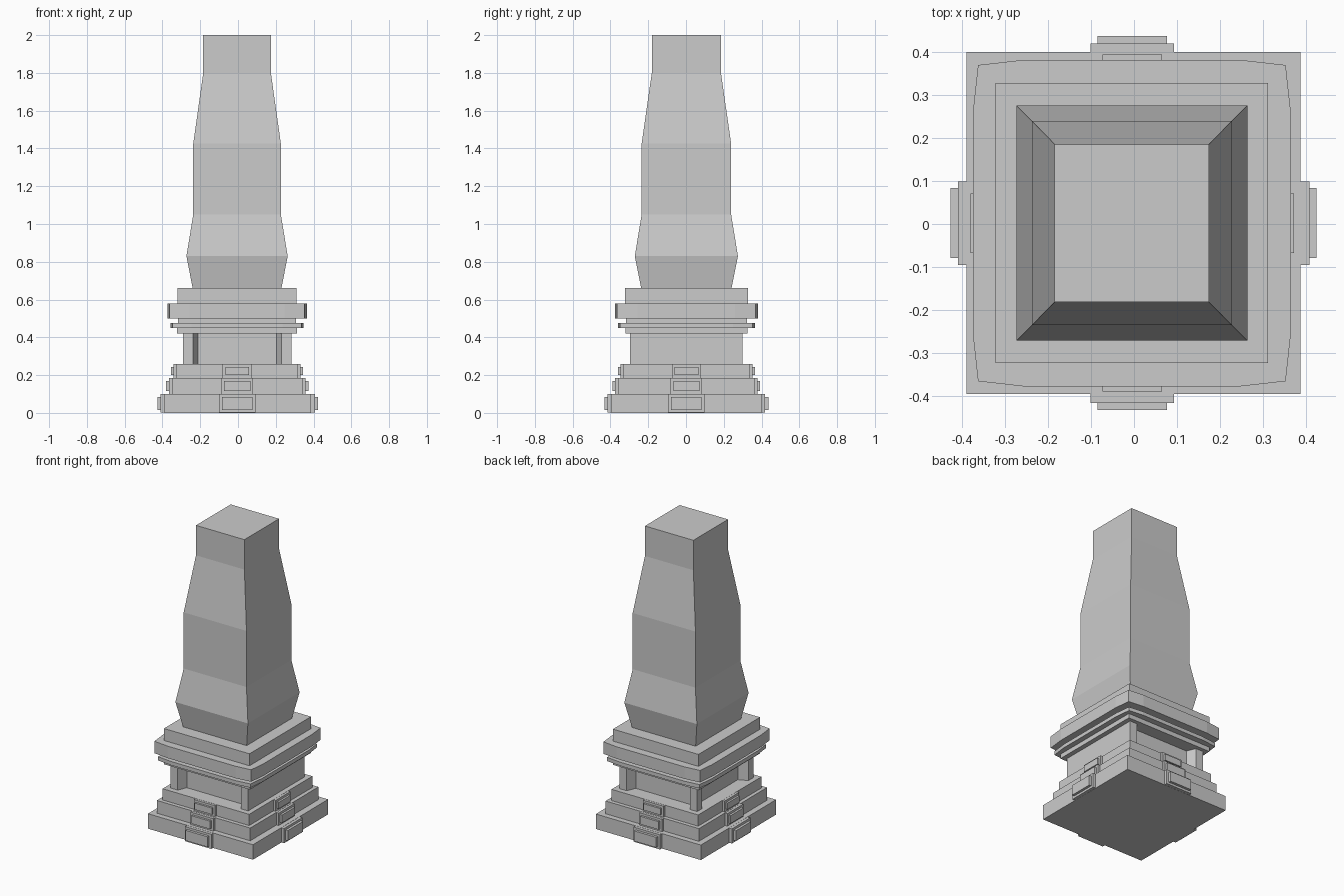
import bpy, bmesh

if "Cube" in bpy.data.objects:
    bpy.data.objects.remove(bpy.data.objects["Cube"])

CX, CY = -0.005, 0.002  # upper parts sit very slightly off centre


def finish(name, bm):
    bmesh.ops.recalc_face_normals(bm, faces=bm.faces)
    me = bpy.data.meshes.new(name)
    bm.to_mesh(me)
    bm.free()
    ob = bpy.data.objects.new(name, me)
    bpy.context.collection.objects.link(ob)
    return ob


def loft(name, outlines):
    """Join stacked outlines [(z, [(x, y), ...]), ...] into a closed solid."""
    bm = bmesh.new()
    rings = [[bm.verts.new((x, y, z)) for x, y in pts] for z, pts in outlines]
    for a, b in zip(rings, rings[1:]):
        for i in range(len(a)):
            j = (i + 1) % len(a)
            bm.faces.new((a[i], a[j], b[j], b[i]))
    bm.faces.new(rings[0][::-1])
    bm.faces.new(rings[-1])
    return finish(name, bm)


def rect(hx, hy, cx=CX, cy=CY):
    return [(cx - hx, cy - hy), (cx + hx, cy - hy), (cx + hx, cy + hy), (cx - hx, cy + hy)]


def slab(name, hx, hy, z0, z1, cx=CX, cy=CY):
    return loft(name, [(z, rect(hx, hy, cx, cy)) for z in (z0, z1)])


def bowed(hx, hy, d=0.012, f=0.68):
    """Rectangle whose sides bow out slightly from pulled-in corners."""
    ax, ay, kx, ky = hx * f, hy * f, hx - d, hy - d
    pts = [(-kx, -ky), (-ax, -hy), (ax, -hy), (kx, -ky), (hx, -ay), (hx, ay),
           (kx, ky), (ax, hy), (-ax, hy), (-kx, ky), (-hx, ay), (-hx, -ay)]
    return [(x + CX, y + CY) for x, y in pts]


# Stepped base: each step has a frame and a raised panel on all four sides,
# made as bars running through the step.
# z0, z1, slab hx, hy, frame half width, panel half width, frame out, panel out, centre x
steps = [
    (0.00, 0.10, 0.388, 0.397, 0.097, 0.081, 0.020, 0.037, -0.001),
    (0.10, 0.185, 0.345, 0.360, 0.084, 0.069, 0.017, 0.031, -0.004),
    (0.185, 0.26, 0.320, 0.334, 0.077, 0.063, 0.016, 0.029, -0.005),
]
for n, (z0, z1, hx, hy, fw, pw, fo, po, cx) in enumerate(steps, 1):
    slab(f"base_step_{n}", hx, hy, z0, z1, cx)
    for part, w, out, m in (("frame", fw, fo, 0.001), ("panel", pw, po, 0.016)):
        slab(f"step_{n}_{part}_front_back", w, hy + out, z0 + m, z1 - m, -0.004)
        slab(f"step_{n}_{part}_sides", hx + out, w, z0 + m, z1 - m, cx)

# Pedestal body: recessed on the front, back and left, plain on the right
X, Y, D = 0.287, 0.298, 0.06
plan = [(-X, -Y), (-0.234, -Y), (-0.208, -Y + D), (0.208, -Y + D), (0.234, -Y), (X, -Y),
        (X, Y), (0.234, Y), (0.208, Y - D), (-0.208, Y - D), (-0.234, Y), (-X, Y),
        (-X, 0.244), (-X + D, 0.218), (-X + D, -0.218), (-X, -0.244)]
plan = [(x + CX, y + CY) for x, y in plan]
loft("pedestal_body", [(0.255, plan), (0.43, plan)])

# Cornice mouldings
slab("cornice_lower", 0.318, 0.323, 0.42, 0.45)
loft("cornice_fillet", [(z, bowed(0.353, 0.363)) for z in (0.45, 0.475)])
slab("cornice_neck", 0.312, 0.320, 0.475, 0.505)
loft("cornice_slab", [(z, bowed(0.369, 0.379)) for z in (0.50, 0.58)])
slab("cornice_cap", 0.316, 0.325, 0.58, 0.66)

# Tapering shaft
profile = [(0.66, 0.235, 0.239), (0.83, 0.268, 0.273), (1.05, 0.232, 0.237),
           (1.425, 0.232, 0.237), (1.80, 0.179, 0.183), (2.0, 0.179, 0.183)]
loft("shaft", [(z, rect(hx, hy)) for z, hx, hy in profile])
